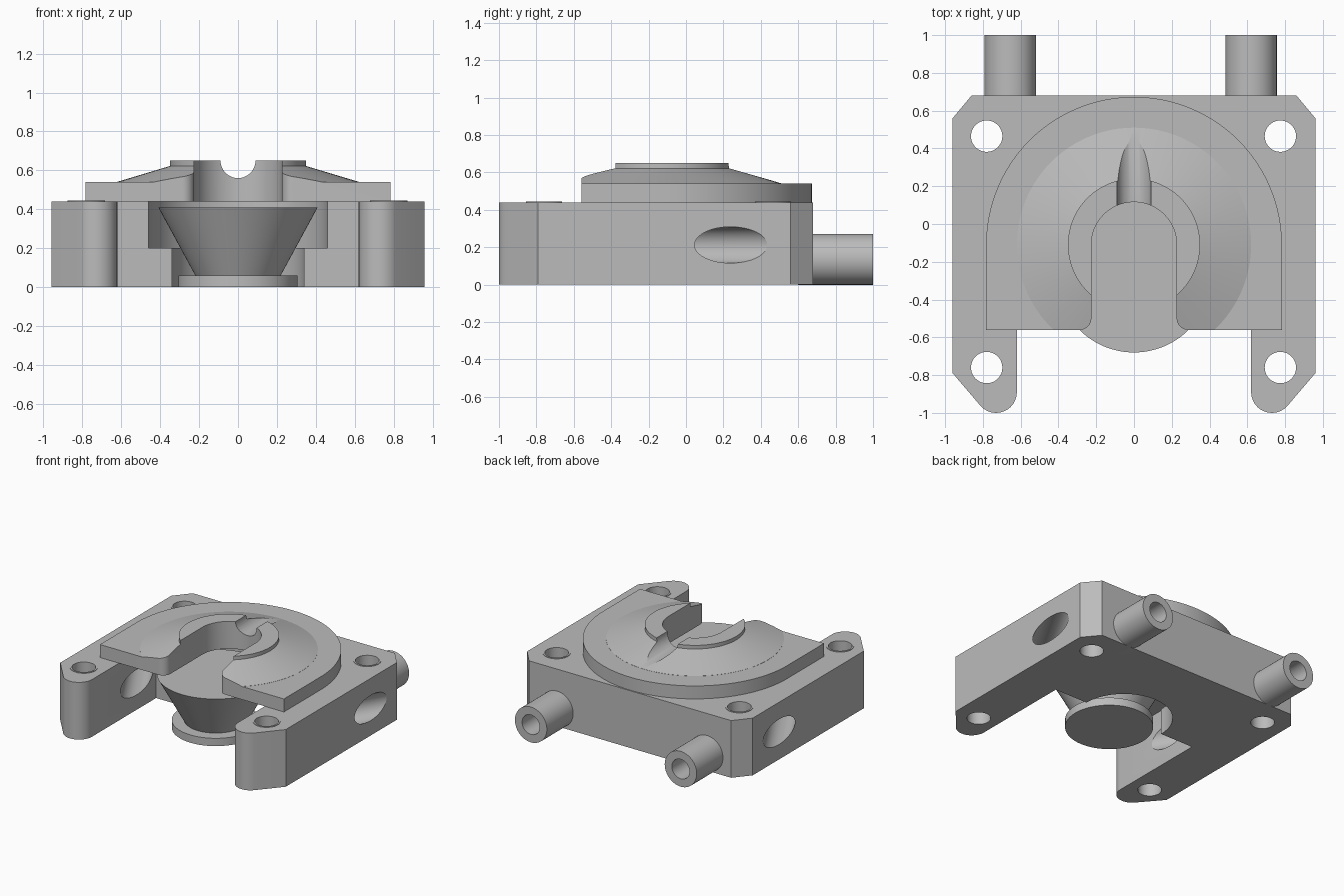
import bpy, bmesh, math
from mathutils import Matrix, Vector

old = bpy.data.objects.get("Cube")
if old:
    bpy.data.objects.remove(old, do_unlink=True)

grey = bpy.data.materials.new("plain grey")
grey.use_nodes = True
colour = (0.5, 0.5, 0.5, 1)
grey.diffuse_color = colour
grey.node_tree.nodes["Principled BSDF"].inputs["Base Color"].default_value = colour

MID = -0.11      # shared centre of the dome, ring and pocket in y
TOP = 0.44       # top of the body


def finish(name, bm):
    bmesh.ops.recalc_face_normals(bm, faces=bm.faces)
    mesh = bpy.data.meshes.new(name)
    bm.to_mesh(mesh)
    bm.free()
    ob = bpy.data.objects.new(name, mesh)
    bpy.context.collection.objects.link(ob)
    mesh.materials.append(grey)
    return ob


def prism(name, outline, z0, z1):
    bm = bmesh.new()
    face = bm.faces.new([bm.verts.new((x, y, z0)) for x, y in outline])
    new = bmesh.ops.extrude_face_region(bm, geom=[face])["geom"]
    verts = [v for v in new if isinstance(v, bmesh.types.BMVert)]
    bmesh.ops.translate(bm, verts=verts, vec=(0, 0, z1 - z0))
    return finish(name, bm)


def rod(name, start, end, radius, sides=48):
    a, b = Vector(start), Vector(end)
    turn = (b - a).to_track_quat('Z', 'Y').to_matrix().to_4x4()
    bm = bmesh.new()
    bmesh.ops.create_cone(bm, cap_ends=True, segments=sides, radius1=radius, radius2=radius,
                          depth=(b - a).length, matrix=Matrix.Translation((a + b) / 2) @ turn)
    return finish(name, bm)


def lathe(name, profile, y, sides=96):
    """Revolve (radius, z) points, starting and ending on the axis."""
    bm = bmesh.new()
    verts = [bm.verts.new((r, y, z)) for r, z in profile]
    edges = [bm.edges.new(pair) for pair in zip(verts, verts[1:])]
    bmesh.ops.spin(bm, geom=verts + edges, cent=(0, y, 0), axis=(0, 0, 1),
                   angle=math.tau, steps=sides)
    bmesh.ops.remove_doubles(bm, verts=bm.verts, dist=0.0001)
    return finish(name, bm)


def arc(cx, cy, r, a0, a1, steps=12):
    angles = [math.radians(a0 + (a1 - a0) * i / steps) for i in range(steps + 1)]
    return [(cx + r * math.cos(a), cy + r * math.sin(a)) for a in angles]


def both_sides(half):
    """Complete an outline from its +x half."""
    return half + [(-x, y) for x, y in reversed(half)]


def arch(r, front):
    return arc(0, MID, r, 0, 180, 48) + [(-r, front), (r, front)]


def combine(ob, other, operation='DIFFERENCE'):
    mod = ob.modifiers.new(operation, 'BOOLEAN')
    mod.operation, mod.solver, mod.object = operation, 'EXACT', other
    bpy.context.view_layer.objects.active = ob
    bpy.ops.object.modifier_apply(modifier=mod.name)
    bpy.data.objects.remove(other, do_unlink=True)


# Body: block with chamfered corners and two rounded front prongs
half = [(0.86, 0.68), (0.96, 0.56), (0.96, -0.79)]
half += arc(0.73, -0.89, 0.11, -42, -180) + [(0.62, MID)]
body = prism("body", both_sides(half), 0, TOP)

# Stepped pocket around the nozzle
combine(body, prism("lower_pocket", arch(0.34, -0.3), -0.1, 0.25))
combine(body, prism("upper_pocket", arch(0.46, -0.3), 0.2, 0.6))

# Stub pipes at the back, joined to the body and then bored
pipes = [(-0.655, 0.135), (0.62, 0.135)]
for x, z in pipes:
    combine(body, rod("pipe", (x, 0.6, z), (x, 1.0, z), 0.136), 'UNION')
for x, z in pipes:
    combine(body, rod("pipe_bore", (x, 0.35, z), (x, 1.1, z), 0.075))

# Slanted air holes through both prongs
for side in (-1, 1):
    start, end = Vector((side * 0.96, 0.24, 0.212)), Vector((side * 0.62, -0.35, 0.212))
    reach = (start - end) * 0.6
    combine(body, rod("air_hole", start + reach, end - reach, 0.097))

# Screw holes with thin raised rims
for x in (-0.78, 0.775):
    for y in (-0.76, 0.465):
        combine(body, rod("rim", (x, y, 0.4), (x, y, TOP + 0.004), 0.096), 'UNION')
        combine(body, rod("screw_hole", (x, y, -0.1), (x, y, 0.6), 0.083))

# Horseshoe cover: arched plate, conical dome and flat ring
cover = prism("cover", arch(0.783, -0.65), TOP, 0.54)
hat = [(0, 0.5), (0.62, 0.5), (0.62, 0.541), (0.35, 0.622), (0.35, 0.65), (0, 0.65)]
combine(cover, lathe("dome", hat, MID), 'UNION')

# Open slot with rounded mouth, also trimming the front flat
half = arc(0, MID, 0.226, 88, 0, 24) + arc(0.286, -0.50, 0.06, 180, 270)
half += [(1, -0.56), (1, -0.9)]
combine(cover, prism("slot", both_sides(half), 0.3, 0.8))
combine(cover, rod("groove", (0, 0, 0.65), (0, 0.8, 0.65), 0.09))

# Nozzle: foot disc, flaring cone and flat top
nozzle = lathe("nozzle", [(0, 0), (0.307, 0), (0.307, 0.06), (0.22, 0.06),
                          (0.41, 0.41), (0, 0.41)], -0.27)

for ob in (body, cover, nozzle):
    bpy.ops.object.select_all(action='DESELECT')
    ob.select_set(True)
    bpy.context.view_layer.objects.active = ob
    bpy.ops.object.shade_smooth_by_angle(angle=math.radians(25))
    ob.select_set(False)
    # Keep only the one shared colour
    ob.data.materials.clear()
    ob.data.materials.append(grey)
    for face in ob.data.polygons:
        face.material_index = 0
